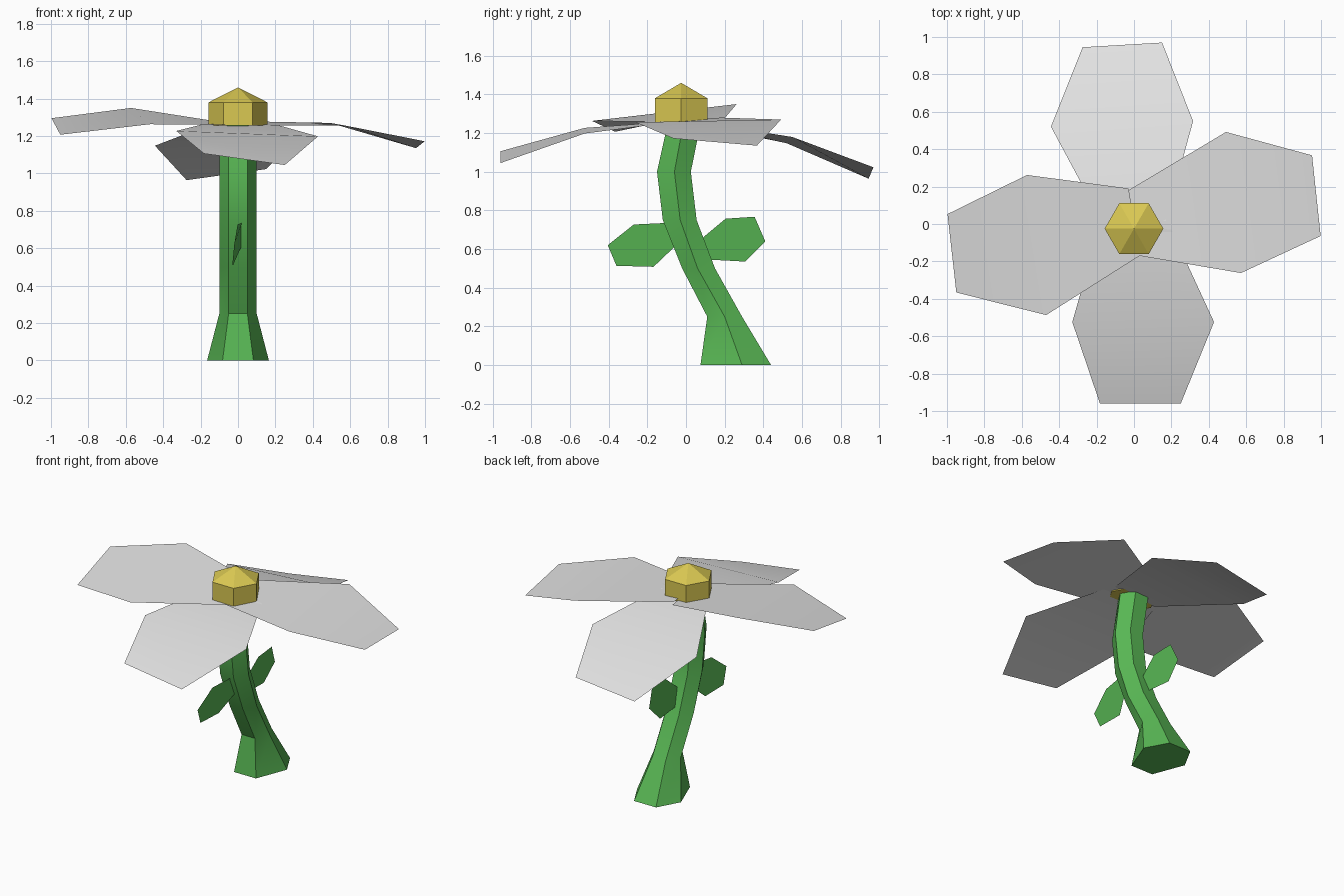
import bpy, math


def material(name, rgb):
    m = bpy.data.materials.new(name)
    m.diffuse_color = (*rgb, 1)
    return m


GREEN = material("leaf green", (0.10, 0.48, 0.09))
WHITE = material("petal white", (0.76, 0.76, 0.76))
YELLOW = material("pollen yellow", (0.70, 0.58, 0.085))


def build(name, verts, faces, mat, smooth=True):
    me = bpy.data.meshes.new(name)
    me.from_pydata(verts, [], faces)
    me.update()
    me.materials.append(mat)
    ob = bpy.data.objects.new(name, me)
    bpy.context.collection.objects.link(ob)
    if smooth:
        bpy.ops.object.select_all(action='DESELECT')
        ob.select_set(True)
        bpy.context.view_layer.objects.active = ob
        bpy.ops.object.shade_smooth_by_angle(angle=math.radians(30))
    return ob


def tube_faces(rings, n):
    return [(r * n + i, r * n + (i + 1) % n, (r + 1) * n + (i + 1) % n, (r + 1) * n + i)
            for r in range(rings - 1) for i in range(n)]


# Bent six-sided stem: height, half width, front / middle / back y of each ring
stem_rings = [
    (0.00, 0.165, 0.075, 0.29, 0.44),
    (0.25, 0.10, 0.11, 0.20, 0.29),
    (0.50, 0.10, -0.02, 0.06, 0.15),
    (0.75, 0.10, -0.12, -0.03, 0.055),
    (1.00, 0.10, -0.15, -0.06, 0.025),
    (1.27, 0.10, -0.09, -0.01, 0.08),
]
verts = []
for z, w, front, mid, back in stem_rings:
    verts += [(w, mid, z), (w / 2, back, z), (-w / 2, back, z),
              (-w, mid, z), (-w / 2, front, z), (w / 2, front, z)]
last = len(verts) - 6
build("stem", verts, tube_faces(len(stem_rings), 6)
      + [(5, 4, 3, 2, 1, 0), tuple(range(last, last + 6))], GREEN)

# Flower centre: hexagonal prism with a pointed top
verts = [(0.157 * math.cos(i * math.pi / 3), -0.025 + 0.157 * math.sin(i * math.pi / 3), z)
         for z in (1.255, 1.38) for i in range(6)] + [(0, -0.025, 1.46)]
build("flower_centre", verts, tube_faces(2, 6) + [(5, 4, 3, 2, 1, 0)]
      + [(6 + i, 6 + (i + 1) % 6, 12) for i in range(6)], YELLOW, smooth=False)

# Petals: base, widest and tip pairs, bent across the widest line
petals = {
    "left_petal": [(-0.03, 0.19, 1.265), (0.03, -0.17, 1.258),
                   (-0.572, 0.262, 1.35), (-0.47, -0.487, 1.263),
                   (-0.997, 0.053, 1.295), (-0.95, -0.366, 1.207)],
    "right_petal": [(0.03, -0.17, 1.258), (-0.03, 0.18, 1.28),
                    (0.572, -0.262, 1.256), (0.492, 0.492, 1.27),
                    (0.998, -0.064, 1.172), (0.952, 0.367, 1.135)],
    "front_petal": [(-0.18, 0.0, 1.265), (0.20, -0.03, 1.262),
                    (-0.33, -0.524, 1.227), (0.428, -0.524, 1.198),
                    (-0.182, -0.96, 1.106), (0.25, -0.96, 1.045)],
    "back_petal": [(0.17, 0.02, 1.262), (-0.165, 0.0, 1.255),
                   (0.316, 0.55, 1.18), (-0.444, 0.52, 1.148),
                   (0.15, 0.97, 1.023), (-0.275, 0.945, 0.964)],
}
for name, pts in petals.items():
    build(name, pts, [(0, 2, 3, 1), (2, 4, 5, 3)], WHITE)

# Two thin leaves on the front and back of the stem
build("front_leaf", [(0.027, -0.04, 0.63), (0.02, -0.10, 0.735), (-0.002, -0.27, 0.727),
                     (-0.02, -0.405, 0.62), (-0.03, -0.36, 0.513), (-0.027, -0.168, 0.508)],
      [(0, 1, 2, 3, 4, 5)], GREEN)
build("back_leaf", [(0.0, 0.04, 0.62), (0.01, 0.205, 0.757), (0.005, 0.355, 0.767),
                    (-0.01, 0.41, 0.64), (-0.02, 0.307, 0.535), (-0.01, 0.12, 0.545)],
      [(0, 1, 2, 3, 4, 5)], GREEN)
